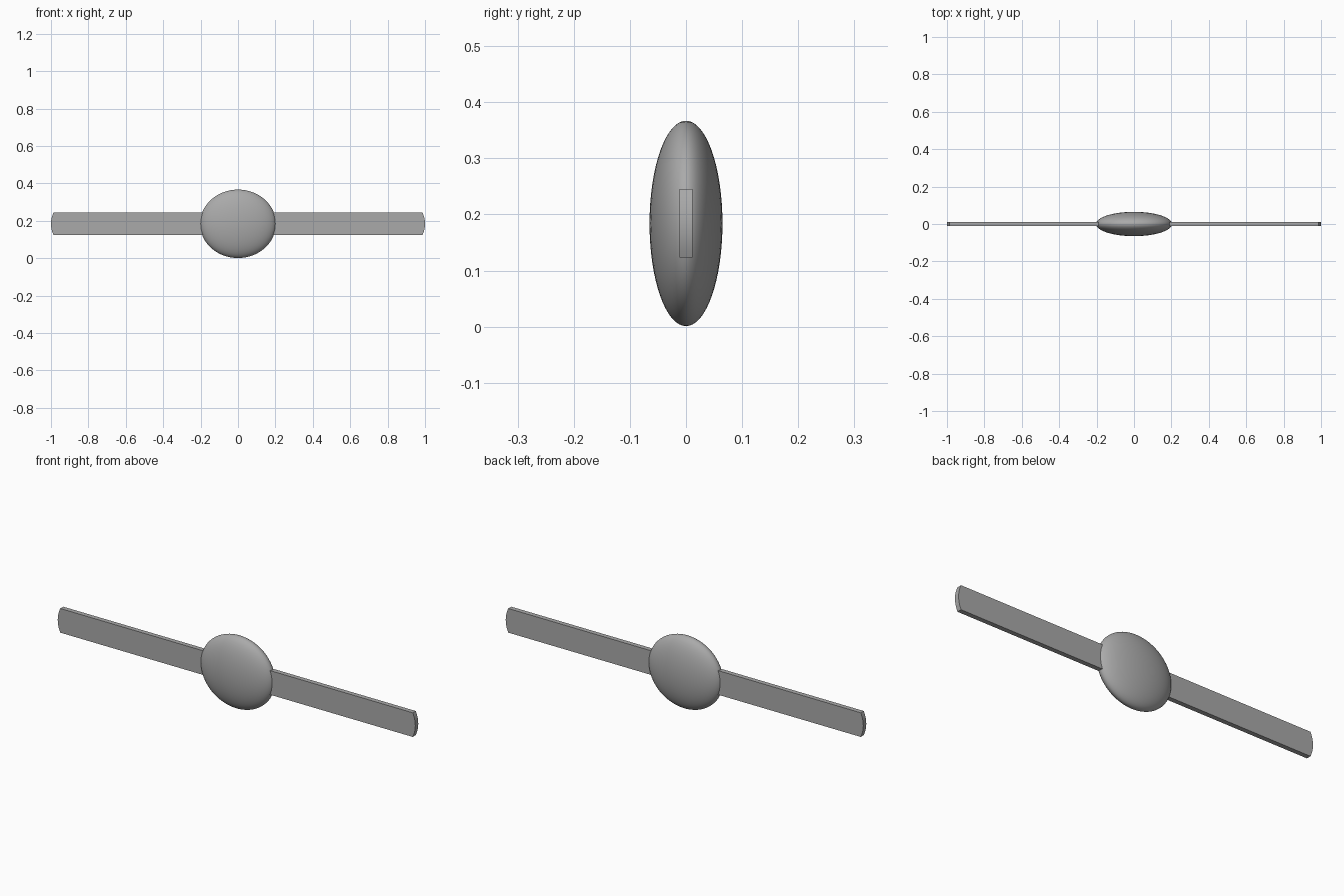
import bpy, bmesh, math

cube = bpy.data.objects.get("Cube")
if cube:
    bpy.data.objects.remove(cube, do_unlink=True)

MID_Z = 0.184
grey = bpy.data.materials.new("neutral grey")
grey.use_nodes = True
colour = (0.4, 0.4, 0.4, 1)
grey.diffuse_color = colour
grey.node_tree.nodes["Principled BSDF"].inputs["Base Color"].default_value = colour


def finish(bm, name):
    bmesh.ops.recalc_face_normals(bm, faces=bm.faces)
    mesh = bpy.data.meshes.new(name)
    bm.to_mesh(mesh)
    bm.free()
    mesh.materials.append(grey)
    obj = bpy.data.objects.new(name, mesh)
    bpy.context.collection.objects.link(obj)
    obj.location.z = MID_Z
    bpy.ops.object.select_all(action='DESELECT')
    obj.select_set(True)
    bpy.context.view_layer.objects.active = obj
    bpy.ops.object.shade_smooth_by_angle(angle=math.radians(30))


# Flattened hub
bm = bmesh.new()
bmesh.ops.create_uvsphere(bm, u_segments=64, v_segments=32, radius=1)
bmesh.ops.scale(bm, vec=(0.203, 0.065, 0.183), verts=bm.verts)
finish(bm, "hub")


# Flat blades with gently bowed tips, starting inside the hub
def blade(name, side, half_height=0.061, half_depth=0.012, bow=0.014, steps=12):
    outline = [(0.1, half_height), (0.1, -half_height)]
    for i in range(steps + 1):
        t = 2 * i / steps - 1
        outline.append((1 - bow * t * t, half_height * t))
    bm = bmesh.new()
    face = bm.faces.new([bm.verts.new((side * x, -half_depth, z)) for x, z in outline])
    extruded = bmesh.ops.extrude_face_region(bm, geom=[face])
    moved = [v for v in extruded["geom"] if isinstance(v, bmesh.types.BMVert)]
    bmesh.ops.translate(bm, vec=(0, 2 * half_depth, 0), verts=moved)
    finish(bm, name)


blade("left_blade", 1)
blade("right_blade", -1)
